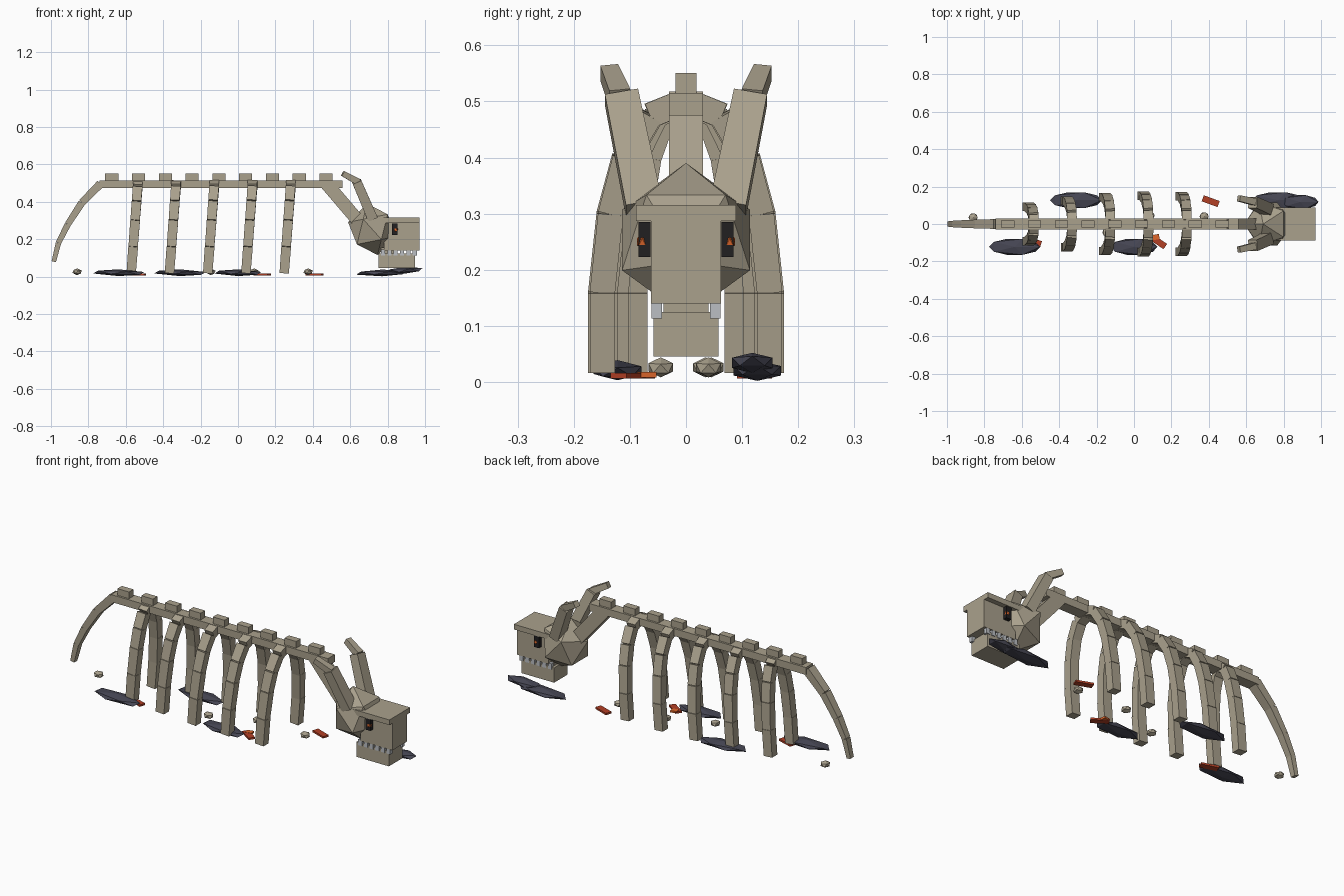
import bpy, bmesh, math
from mathutils import Vector, Matrix

cube = bpy.data.objects.get("Cube")
if cube:
    bpy.data.objects.remove(cube, do_unlink=True)


def material(name, rgb):
    m = bpy.data.materials.new(name)
    m.use_nodes = True
    m.diffuse_color = (*rgb, 1)
    m.node_tree.nodes["Principled BSDF"].inputs["Base Color"].default_value = (*rgb, 1)
    return m


BONE = material("bone", (0.40, 0.355, 0.265))
STONE = material("dark stone", (0.062, 0.062, 0.088))
RED = material("ember red", (0.45, 0.05, 0.018))
ORANGE = material("glowing orange", (0.75, 0.14, 0.025))
BLACK = material("socket black", (0.015, 0.014, 0.015))
TOOTH = material("tooth grey", (0.50, 0.52, 0.55))


def finish(name, bm, mat):
    bmesh.ops.recalc_face_normals(bm, faces=bm.faces)
    mesh = bpy.data.meshes.new(name)
    bm.to_mesh(mesh)
    bm.free()
    mesh.materials.append(mat)
    obj = bpy.data.objects.new(name, mesh)
    bpy.context.collection.objects.link(obj)
    return obj


def add_box(bm, center, size, yaw=0):
    m = Matrix.Translation(center) @ Matrix.Rotation(yaw, 4, 'Z') @ Matrix.Diagonal((*size, 1))
    bmesh.ops.create_cube(bm, size=1, matrix=m)


def box(name, center, size, mat, yaw=0):
    bm = bmesh.new()
    add_box(bm, center, size, yaw)
    return finish(name, bm, mat)


def add_beam(bm, p, q, ref, w0, w1, d0, d1):
    """Tapered bar from p to q: width w runs along ref, depth d across it."""
    p, q = Vector(p), Vector(q)
    z = (q - p).normalized()
    u = (Vector(ref) - z * z.dot(Vector(ref))).normalized()
    v = z.cross(u)
    verts = bmesh.ops.create_cube(bm, size=1)["verts"]
    for vert in verts:
        a, b, c = vert.co
        w, d, end = (w1, d1, q) if c > 0 else (w0, d0, p)
        vert.co = end + u * a * w + v * b * d


def rock(name, center, radii, mat, tilt=0, yaw=0):
    bm = bmesh.new()
    m = (Matrix.Translation(center) @ Matrix.Rotation(tilt, 4, 'Y')
         @ Matrix.Diagonal((*radii, 1)) @ Matrix.Rotation(yaw, 4, 'Z'))
    bmesh.ops.create_icosphere(bm, subdivisions=1, radius=1, matrix=m)
    return finish(name, bm, mat)


# Spine with raised vertebrae
box("spine", (-0.09, 0, 0.495), (1.30, 0.06, 0.04), BONE)
bm = bmesh.new()
for i in range(9):
    add_box(bm, (-0.675 + 0.1432 * i, 0, 0.53), (0.07, 0.038, 0.042))
finish("vertebrae", bm, BONE)

# Neck
bm = bmesh.new()
add_beam(bm, (0.475, 0, 0.495), (0.65, 0, 0.29), (0, 1, 0), 0.06, 0.06, 0.07, 0.07)
finish("neck", bm, BONE)

# Tail, tapering in four links
tail = [(-0.735, 0.497), (-0.835, 0.395), (-0.91, 0.28), (-0.96, 0.18), (-0.985, 0.08)]
bm = bmesh.new()
for i in range(4):
    (x0, z0), (x1, z1) = tail[i:i + 2]
    w0, w1 = 0.052 - 0.006 * i, 0.046 - 0.006 * i
    add_beam(bm, (x0, 0, z0), (x1, 0, z1), (0, 1, 0), w0, w1, w0 * 0.85, w1 * 0.85)
finish("tail", bm, BONE)

# Ribs: five pairs, leaning back towards the foot
profile = [(0.015, 0.495), (0.065, 0.475), (0.11, 0.40), (0.137, 0.30), (0.152, 0.16), (0.152, 0.018)]
for n, spread in enumerate((0.60, 0.82, 0.95, 1.0, 0.98)):
    top_x = -0.535 + 0.2045 * n
    for side, label in ((1, "back"), (-1, "front")):
        pts = [(top_x - 0.075 * (0.5 - z), side * y * spread, z) for y, z in profile]
        bm = bmesh.new()
        for p, q in zip(pts, pts[1:]):
            add_beam(bm, p, q, (1, 0, 0), 0.052, 0.05, 0.045, 0.045)
        finish(f"rib_{n + 1}_{label}", bm, BONE)

# Skull
rock("cranium", (0.718, 0, 0.253), (0.133, 0.134, 0.14), BONE, -0.2, math.pi)
box("snout", (0.875, 0, 0.218), (0.19, 0.125, 0.156), BONE)
box("brow_plate", (0.86, 0, 0.301), (0.22, 0.178, 0.028), BONE)
box("jaw", (0.848, 0, 0.085), (0.195, 0.116, 0.08), BONE)
box("mouth_back", (0.80, 0, 0.135), (0.07, 0.08, 0.04), BONE)

# Teeth along both sides of the mouth
bm = bmesh.new()
for side in (1, -1):
    for i in range(6):
        add_box(bm, (0.775 + 0.034 * i, side * 0.052, 0.129), (0.022, 0.019, 0.032))
finish("teeth", bm, TOOTH)

for side, label in ((1, "back"), (-1, "front")):
    # Eyes
    box(f"eye_socket_{label}", (0.838, side * 0.074, 0.254), (0.03, 0.022, 0.063), BLACK)
    rock(f"eye_{label}", (0.843, side * 0.078, 0.25), (0.014, 0.011, 0.014), ORANGE)
    # Horns in two links
    bm = bmesh.new()
    add_beam(bm, (0.72, side * 0.075, 0.31), (0.635, side * 0.115, 0.508), (0, 1, 0),
             0.065, 0.06, 0.055, 0.05)
    add_beam(bm, (0.645, side * 0.118, 0.505), (0.56, side * 0.137, 0.552), (0, 1, 0),
             0.038, 0.032, 0.036, 0.03)
    finish(f"horn_{label}", bm, BONE)

# Flat dark slabs on the ground
slabs = [(-0.638, -0.122, 0.021, 0.153, 0.05, 0.03), (-0.31, 0.127, 0.021, 0.155, 0.05, 0.03),
         (0.0, -0.122, 0.021, 0.14, 0.05, 0.03), (0.77, 0.127, 0.02, 0.155, 0.05, -0.01),
         (0.89, 0.118, 0.034, 0.108, 0.042, -0.04)]
for i, (x, y, z, rx, ry, tilt) in enumerate(slabs):
    rock(f"ground_slab_{i + 1}", (x, y, z), (rx, ry, 0.018), STONE, tilt)

# Bone pebbles
for i, (x, y) in enumerate(((-0.86, 0.035), (-0.145, -0.045), (0.086, 0.045), (0.375, 0.04))):
    rock(f"pebble_{i + 1}", (x, y, 0.026), (0.027, 0.026, 0.018), BONE, 0.1)

# Ember shards
for i, (x, y, yaw) in enumerate(((0.41, 0.122, -0.35), (0.13, -0.095, -0.6), (-0.54, -0.095, -0.3))):
    box(f"ember_shard_{i + 1}", (x, y, 0.011), (0.09, 0.034, 0.01), RED, yaw)
box("ember_chip", (0.118, -0.07, 0.0125), (0.035, 0.028, 0.01), ORANGE, 0.2)
